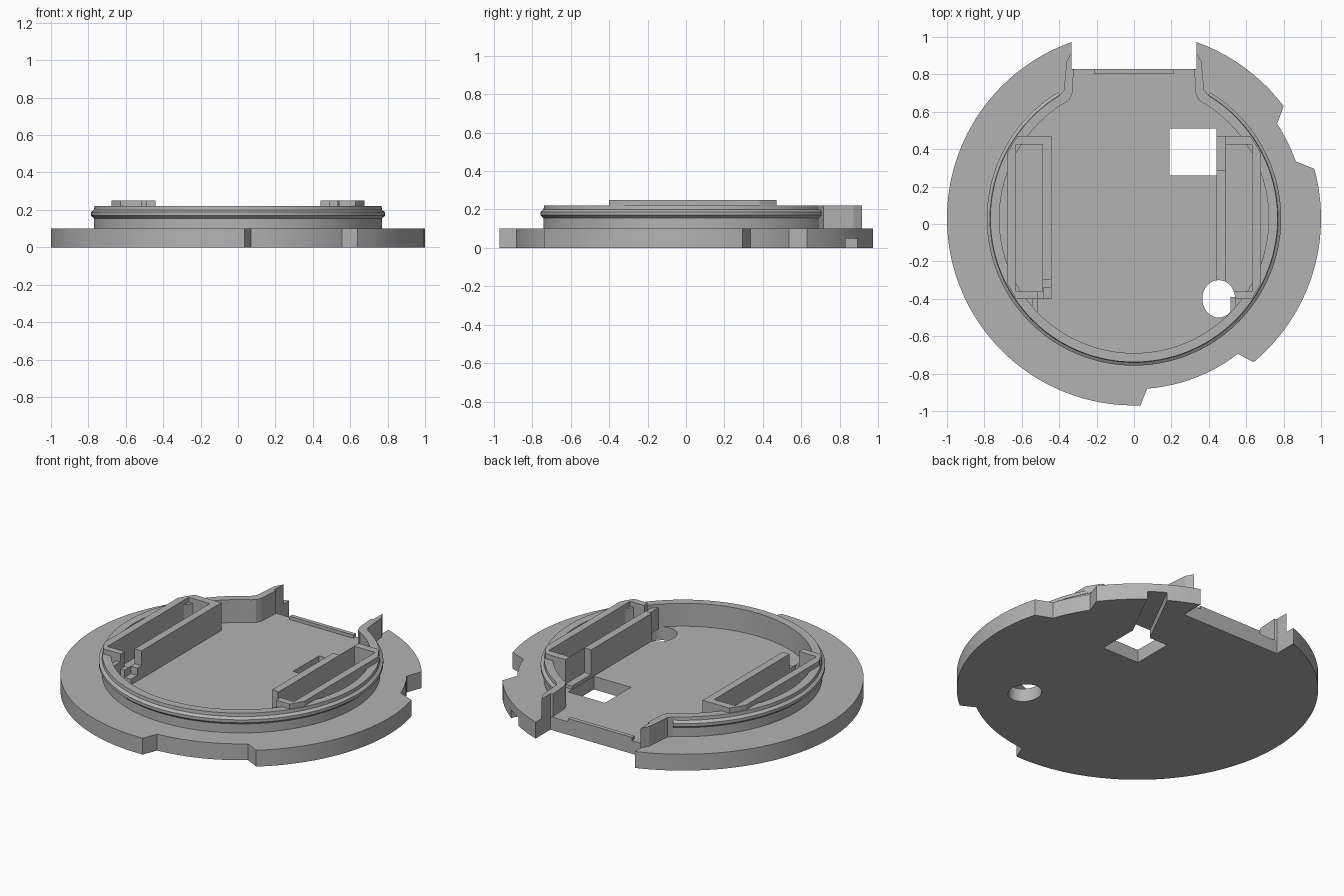
import bpy, bmesh
from math import radians, sin, cos, atan2, hypot

if "Cube" in bpy.data.objects:
    bpy.data.objects.remove(bpy.data.objects["Cube"])

CY = 0.03          # centre of the round parts along y
FLOOR, FLANGE, RIM, RAIL = 0.08, 0.1, 0.22, 0.25

grey = bpy.data.materials.new("plain_grey")
grey.use_nodes = True
grey.diffuse_color = (0.45, 0.45, 0.45, 1)
grey.node_tree.nodes["Principled BSDF"].inputs["Base Color"].default_value = (0.45, 0.45, 0.45, 1)


def add_object(name, bm):
    bmesh.ops.recalc_face_normals(bm, faces=bm.faces)
    mesh = bpy.data.meshes.new(name)
    bm.to_mesh(mesh)
    bm.free()
    mesh.materials.append(grey)
    obj = bpy.data.objects.new(name, mesh)
    bpy.context.collection.objects.link(obj)
    return obj


def prism(name, points, z0, z1):
    """Extrude a flat outline from z0 up to z1."""
    bm = bmesh.new()
    face = bm.faces.new([bm.verts.new((x, y, z0)) for x, y in points])
    geom = bmesh.ops.extrude_face_region(bm, geom=[face])["geom"]
    top = [v for v in geom if isinstance(v, bmesh.types.BMVert)]
    bmesh.ops.translate(bm, verts=top, vec=(0, 0, z1 - z0))
    return add_object(name, bm)


def box(name, x0, x1, y0, y1, z0, z1):
    return prism(name, [(x0, y0), (x1, y0), (x1, y1), (x0, y1)], z0, z1)


def arc(r, a0, a1, n, cx=0, cy=CY, ry=None):
    angles = [radians(a0 + (a1 - a0) * i / n) for i in range(n + 1)]
    return [(cx + r * cos(a), cy + (ry or r) * sin(a)) for a in angles]


def combine(obj, cutters, operation="DIFFERENCE"):
    """Apply boolean cutters and remove them."""
    for c in cutters:
        c.hide_render = True
        mod = obj.modifiers.new("cut", "BOOLEAN")
        mod.operation, mod.object, mod.solver = operation, c, "EXACT"
    bpy.context.view_layer.update()
    graph = bpy.context.evaluated_depsgraph_get()
    mesh = bpy.data.meshes.new_from_object(obj.evaluated_get(graph))
    obj.modifiers.clear()
    obj.data = mesh
    for c in cutters:
        bpy.data.objects.remove(c)


def smooth(obj):
    obj.data.shade_smooth()
    obj.data.set_sharp_from_angle(angle=radians(25))


def polar(x, y):
    return atan2(y - CY, x) * 57.29578


# Flange outline: round edge, two shallow notches, open slot at the back
slot_angle = polar(0.335, 0.972)
outline = [(-0.335, 0.83), (0.335, 0.83)]
outline += arc(1, slot_angle, polar(0.8, 0.63), 10)
outline += arc(0.917, polar(0.765, 0.535), polar(0.865, 0.335), 6)
outline += arc(1, polar(0.965, 0.295), polar(0.64, -0.738), 24)
outline += arc(0.913, polar(0.555, -0.695), polar(0.07, -0.88), 12)
outline += arc(1, polar(0.035, -0.97), slot_angle * -1 - 180, 64)
base = prism("base_plate", outline, 0, FLANGE)

# Recessed floor, through holes and the cable channel underneath
channel = box("channel", -0.055, 0.055, -0.1, 0.5, -0.05, 0.05)
channel.location = (0.36, 0.48, 0)
channel.rotation_euler.z = -radians(27)
combine(base, [
    prism("recess", arc(0.745, 0, 357, 119), FLOOR, 0.3),
    box("slot_recess", -0.334, 0.334, 0.5, 1.1, FLOOR, 0.3),
    box("square_hole", 0.19, 0.44, 0.26, 0.51, -0.1, 0.3),
    prism("oval_hole", arc(0.088, 0, 350, 35, 0.453, -0.4, 0.1), -0.1, 0.3),
    channel,
])
smooth(base)

# Round wall with a snap ridge, open at the back
profile = [(0.72, 0.07), (0.77, 0.07), (0.77, 0.155), (0.787, 0.17), (0.787, 0.188),
           (0.77, 0.2), (0.768, RIM), (0.72, RIM)]
bm = bmesh.new()
steps = 110
rings = []
for i in range(steps + 1):
    a = radians(59 - 298 * i / steps)
    rings.append([bm.verts.new((r * cos(a), CY + r * sin(a), z)) for r, z in profile])
for r0, r1 in zip(rings, rings[1:]):
    for j in range(len(profile)):
        k = (j + 1) % len(profile)
        bm.faces.new((r0[j], r0[k], r1[k], r1[j]))
bm.faces.new(rings[0])
bm.faces.new(rings[-1])
smooth(add_object("snap_wall", bm))

# Side walls that turn out along the slot
cheek = [(0.37, 0.645), (0.345, 0.665), (0.33, 0.7), (0.322, 0.825), (0.335, 0.83),
         (0.335, 0.915), (0.36, 0.87), (0.375, 0.715), (0.405, 0.68)]
for side, s in (("left", 1), ("right", -1)):
    prism(side + "_slot_wall", [(s * x, y) for x, y in cheek], 0.07, RIM)

# Long rail frames, trimmed by the round wall
for side, s in (("left", 1), ("right", -1)):
    def rail_box(name, x0, x1, y0, y1, z0, z1):
        return box(name, min(s * x0, s * x1), max(s * x0, s * x1), y0, y1, z0, z1)

    frame = rail_box(side + "_rail_frame", 0.442, 0.675, -0.4, 0.47, 0.07, RAIL)
    combine(frame, [prism("trim", arc(0.762, 0, 357, 119), 0, 0.4)], "INTERSECT")
    cuts = [rail_box("pocket", 0.488, 0.63, -0.36, 0.425, 0, 0.4)]
    if s > 0:
        cuts.append(rail_box("gap", 0.43, 0.486, 0.285, 0.5, 0.1, 0.4))
        cuts.append(prism("hole", arc(0.088, 0, 350, 35, 0.453, -0.4, 0.1), 0, 0.4))
    else:
        cuts.append(rail_box("gap", 0.43, 0.512, -0.45, -0.3, 0.16, 0.4))
        cuts.append(rail_box("step", 0.43, 0.485, -0.45, -0.34, 0.115, 0.4))
    combine(frame, cuts)
    rail_box(side + "_rail_lug", 0.515, 0.545, -0.47, -0.39, 0.07, 0.2)

# Low latch bar at the slot edge
box("latch_bar", -0.215, 0.215, 0.805, 0.83, 0.07, 0.1)
